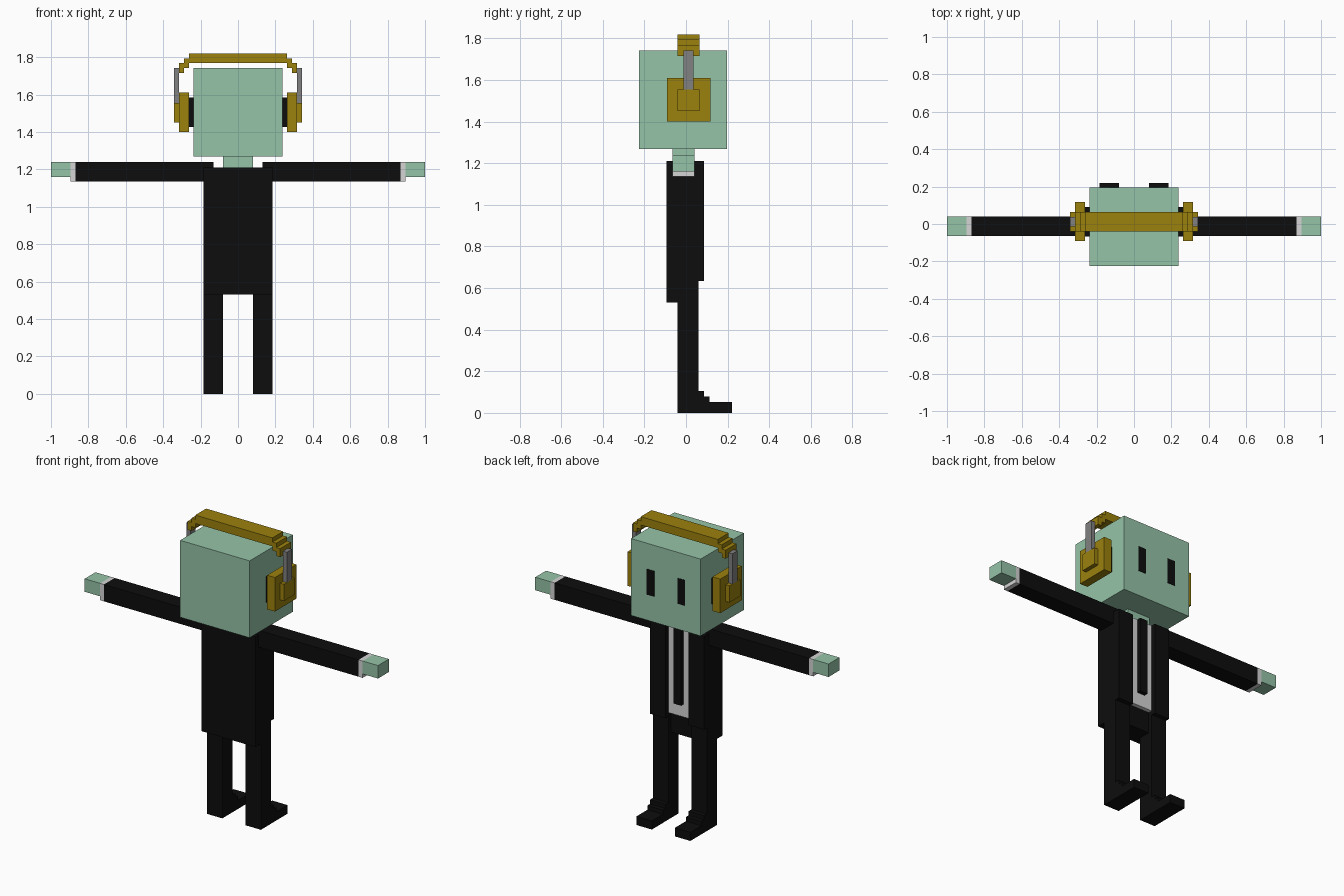
import bpy

if "Cube" in bpy.data.objects:
    bpy.data.objects.remove(bpy.data.objects["Cube"])


def material(name, rgb):
    m = bpy.data.materials.new(name)
    m.diffuse_color = (*rgb, 1)
    m.use_nodes = True
    m.node_tree.nodes["Principled BSDF"].inputs["Base Color"].default_value = m.diffuse_color
    return m


GREEN = material("pale green skin", (0.30, 0.55, 0.39))
BLACK = material("black suit", (0.004, 0.004, 0.004))
WHITE = material("white shirt", (0.66, 0.66, 0.66))
GOLD = material("dark gold", (0.33, 0.22, 0.004))
GREY = material("grey metal", (0.22, 0.22, 0.22))


def box(name, x, y, z, mat):
    """Box from (min, max) ranges on each axis."""
    bpy.ops.mesh.primitive_cube_add(size=1)
    o = bpy.context.object
    o.name = name
    for v in o.data.vertices:
        v.co = [r[0] if c < 0 else r[1] for r, c in zip((x, y, z), v.co)]
    o.data.materials.append(mat)
    return o


def pair(name, x, y, z, mat):
    """Matching boxes on both sides of x = 0."""
    box(name + "_right", x, y, z, mat)
    box(name + "_left", (-x[1], -x[0]), y, z, mat)


# Head, neck and eyes
box("head", (-0.237, 0.237), (-0.225, 0.196), (1.268, 1.742), GREEN)
box("neck", (-0.079, 0.079), (-0.065, 0.04), (1.21, 1.268), GREEN)
pair("eye", (0.079, 0.132), (0.19, 0.198), (1.426, 1.584), BLACK)

# Jacket: back, front flaps, shirt and tie
box("jacket_back", (-0.184, 0.184), (-0.093, 0.034), (0.53, 1.21), BLACK)
pair("jacket_flap", (0.079, 0.184), (0.034, 0.087), (0.635, 1.21), BLACK)
box("shirt", (-0.079, 0.079), (0.034, 0.06), (0.66, 1.21), WHITE)
box("tie", (-0.026, 0.026), (0.06, 0.086), (0.74, 1.21), BLACK)

# Arms with cuffs and hands
ARM_Y = (-0.065, 0.04)
pair("sleeve", (0.132, 0.868), ARM_Y, (1.136, 1.24), BLACK)
pair("cuff", (0.868, 0.895), ARM_Y, (1.136, 1.24), WHITE)
pair("hand", (0.895, 1.0), ARM_Y, (1.16, 1.24), GREEN)

# Legs and stepped shoes
LEG_X = (0.079, 0.184)
pair("leg", LEG_X, (-0.04, 0.06), (0, 0.635), BLACK)
for i, (y0, y1, top) in enumerate([(0.06, 0.087, 0.105),
                                   (0.087, 0.113, 0.079),
                                   (0.113, 0.22, 0.053)]):
    pair(f"shoe_step_{i}", LEG_X, (y0, y1), (0, top), BLACK)

# Headphones: band, stepped ends, rods and ear cups
BAND_Y = (-0.04, 0.065)
box("headband", (-0.263, 0.263), BAND_Y, (1.768, 1.82), GOLD)
for i in range(2):
    x0, z1 = 0.263 + 0.0263 * i, 1.794 - 0.0263 * i
    pair(f"band_step_{i}", (x0, x0 + 0.0263), BAND_Y, (z1 - 0.052, z1), GOLD)
pair("rod", (0.316, 0.342), (-0.013, 0.037), (1.555, 1.742), GREY)
pair("cup_cap", (0.316, 0.342), BAND_Y, (1.452, 1.555), GOLD)
pair("ear_cup", (0.263, 0.316), (-0.092, 0.118), (1.4, 1.61), GOLD)
pair("ear_cushion", (0.237, 0.263), (-0.066, 0.092), (1.426, 1.584), BLACK)
